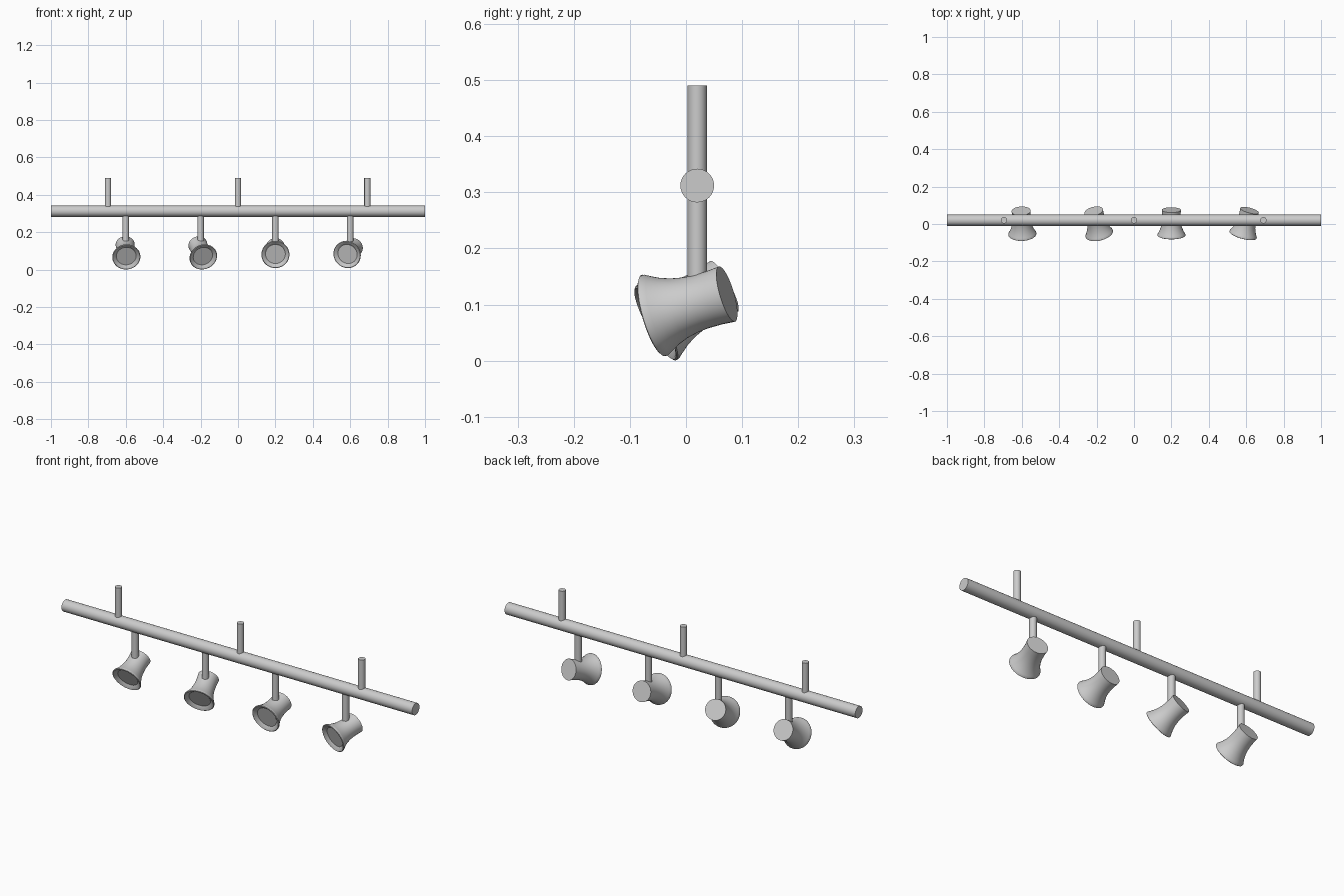
import bpy
import bmesh
from math import radians, sin, cos
from mathutils import Vector

cube = bpy.data.objects.get("Cube")
if cube:
    bpy.data.objects.remove(cube, do_unlink=True)

metal = bpy.data.materials.new("grey metal")
metal.use_nodes = True
GREY = (0.6, 0.6, 0.6, 1)
metal.diffuse_color = GREY
metal.node_tree.nodes["Principled BSDF"].inputs["Base Color"].default_value = GREY


def lathe(name, profile, location, axis, steps=48):
    """Spin (distance, radius) points round local z, then aim z along axis."""
    bm = bmesh.new()
    verts = [bm.verts.new((r, 0, s)) for s, r in profile]
    edges = [bm.edges.new(pair) for pair in zip(verts, verts[1:])]
    bmesh.ops.spin(bm, geom=verts + edges, cent=(0, 0, 0), axis=(0, 0, 1),
                   angle=radians(360), steps=steps, use_duplicate=False)
    bmesh.ops.remove_doubles(bm, verts=bm.verts, dist=0.0001)
    bmesh.ops.recalc_face_normals(bm, faces=bm.faces)
    mesh = bpy.data.meshes.new(name)
    bm.to_mesh(mesh)
    bm.free()
    mesh.materials.append(metal)
    obj = bpy.data.objects.new(name, mesh)
    obj.location = location
    obj.rotation_mode = 'QUATERNION'
    obj.rotation_quaternion = Vector(axis).to_track_quat('Z', 'Y')
    bpy.context.collection.objects.link(obj)
    bpy.ops.object.select_all(action='DESELECT')
    obj.select_set(True)
    bpy.context.view_layer.objects.active = obj
    bpy.ops.object.shade_smooth_by_angle(angle=radians(35))
    return obj


def rod(name, start, axis, length, radius):
    return lathe(name, [(0, 0), (0, radius), (length, radius), (length, 0)],
                 start, axis, 32)


BAR_Y, BAR_Z = 0.02, 0.312

# Main bar
rod("main_bar", (-1, BAR_Y, BAR_Z), (1, 0, 0), 2, 0.03)

# Ceiling rods
for i, x in enumerate((-0.695, 0, 0.692)):
    rod(f"ceiling_rod_{i + 1}", (x, BAR_Y, BAR_Z), (0, 0, 1), 0.178, 0.017)

# Flared lamp head: closed back, waist, rounded lip, recessed lens
head_profile = [(0.072, 0), (0.072, 0.051), (0.045, 0.049), (0.02, 0.049),
                (0, 0.051), (-0.02, 0.055), (-0.04, 0.062), (-0.056, 0.07),
                (-0.065, 0.075), (-0.069, 0.075), (-0.071, 0.072),
                (-0.07, 0.068), (-0.058, 0.053), (-0.058, 0)]

# Lamps: x position, downward pitch, yaw of the back towards +x
lamps = ((-0.6, 28, -3), (-0.2, 28, -14), (0.2, 16, 0), (0.6, 16, 15))
for i, (x, pitch, yaw) in enumerate(lamps):
    p, w = radians(pitch), radians(yaw)
    back = (sin(w) * cos(p), cos(w) * cos(p), sin(p))
    rod(f"lamp_rod_{i + 1}", (x, BAR_Y, 0.13), (0, 0, 1), BAR_Z - 0.13, 0.017)
    lathe(f"lamp_head_{i + 1}", head_profile, (x, 0.006, 0.099), back)
